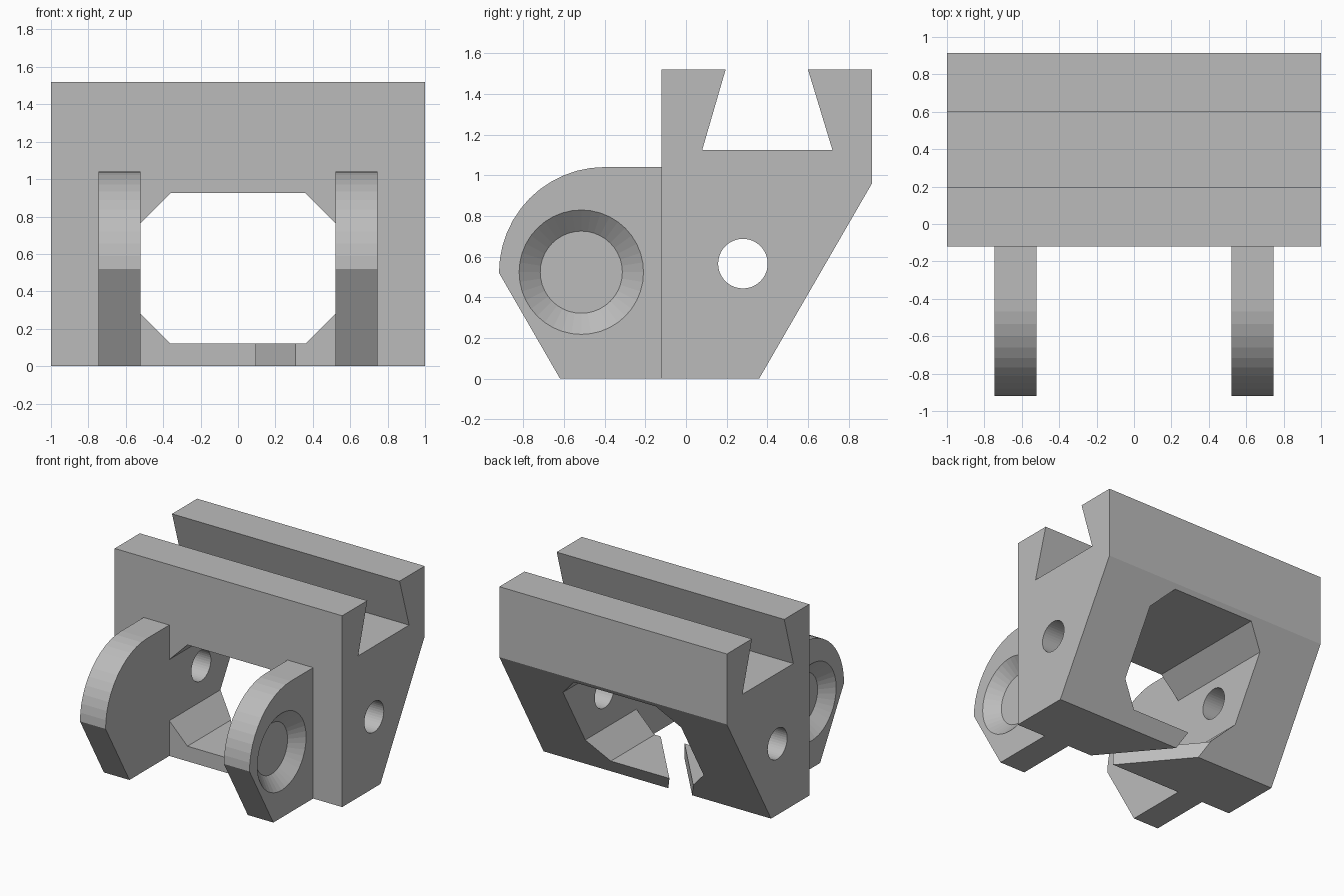
import bpy, bmesh
from math import sin, cos, pi
from mathutils import Vector

if "Cube" in bpy.data.objects:
    bpy.data.objects.remove(bpy.data.objects["Cube"], do_unlink=True)

GREY = (0.5, 0.5, 0.5, 1)
grey = bpy.data.materials.new("plain grey")
grey.use_nodes = True
grey.diffuse_color = GREY
grey.node_tree.nodes["Principled BSDF"].inputs["Base Color"].default_value = GREY


def loft(name, start, end):
    """Solid between two matching outlines of 3D points."""
    bm = bmesh.new()
    a = [bm.verts.new(p) for p in start]
    b = [bm.verts.new(p) for p in end]
    bm.faces.new(a)
    bm.faces.new(b[::-1])
    for i in range(len(a)):
        j = (i + 1) % len(a)
        bm.faces.new((a[j], a[i], b[i], b[j]))
    bmesh.ops.recalc_face_normals(bm, faces=bm.faces)
    mesh = bpy.data.meshes.new(name)
    bm.to_mesh(mesh)
    bm.free()
    mesh.materials.append(grey)
    obj = bpy.data.objects.new(name, mesh)
    bpy.context.collection.objects.link(obj)
    return obj


def extrude(name, profile, axis, lo, hi):
    """Extrude a 2D outline along x (outline in y, z), y (x, z) or z (x, y)."""
    def place(p, d):
        point = list(p)
        point.insert(axis, d)
        return Vector(point)
    return loft(name, [place(p, lo) for p in profile], [place(p, hi) for p in profile])


def circle(y, z, r, n=40):
    return [(y + r * cos(2 * pi * i / n), z + r * sin(2 * pi * i / n)) for i in range(n)]


def cut(obj, cutter):
    mod = obj.modifiers.new("cut", "BOOLEAN")
    mod.operation = "DIFFERENCE"
    mod.solver = "EXACT"
    mod.object = cutter
    bpy.context.view_layer.objects.active = obj
    bpy.ops.object.modifier_apply(modifier=mod.name)
    bpy.data.objects.remove(cutter, do_unlink=True)


# Main body: sloped back and a dovetail channel along the top
FRONT = -0.12
body = extrude("body", [
    (FRONT, 0), (0.36, 0), (0.915, 0.96), (0.915, 1.52), (0.6, 1.52),
    (0.72, 1.125), (0.08, 1.125), (0.195, 1.52), (FRONT, 1.52)], 0, -1, 1)

# Chamfered window from front to back
cut(body, extrude("window_cutter", [
    (-0.36, 0.12), (0.36, 0.12), (0.52, 0.28), (0.52, 0.765),
    (0.36, 0.925), (-0.36, 0.925), (-0.52, 0.765), (-0.52, 0.28)], 1, -1, 2))

# Cross hole through both side walls
cut(body, extrude("cross_hole_cutter", circle(0.28, 0.565, 0.122), 0, -2, 2))


# Diagonal slot through the floor bar
def slot_x(y):
    return -0.84 * (y - 0.12)


y0, y1, half = -0.4, 0.7, 0.105
cut(body, extrude("slot_cutter", [
    (slot_x(y0) - half, y0), (slot_x(y0) + half, y0),
    (slot_x(y1) + half, y1), (slot_x(y1) - half, y1)], 2, -0.2, 0.2))

# Rounded front ears, each with a conical recess on the outer face
arc = [(-0.4 - 0.52 * sin(pi / 2 * i / 12), 0.52 + 0.52 * cos(pi / 2 * i / 12))
       for i in range(13)]
ear_profile = [(-0.62, 0), (FRONT, 0), (FRONT, 1.04)] + arc
for side, name in ((1, "left_ear"), (-1, "right_ear")):
    ear = extrude(name, ear_profile, 0, side * 0.52, side * 0.745)
    # The cone is continued past the outer face for a clean cut
    depth, outer, inner = 0.09, 0.306, 0.202
    over = 0.03
    wide = outer + (outer - inner) * over / depth
    cone = loft("recess_cutter",
                [(side * (0.745 - depth), y, z) for y, z in circle(-0.515, 0.523, inner)],
                [(side * (0.745 + over), y, z) for y, z in circle(-0.515, 0.523, wide)])
    cut(ear, cone)
